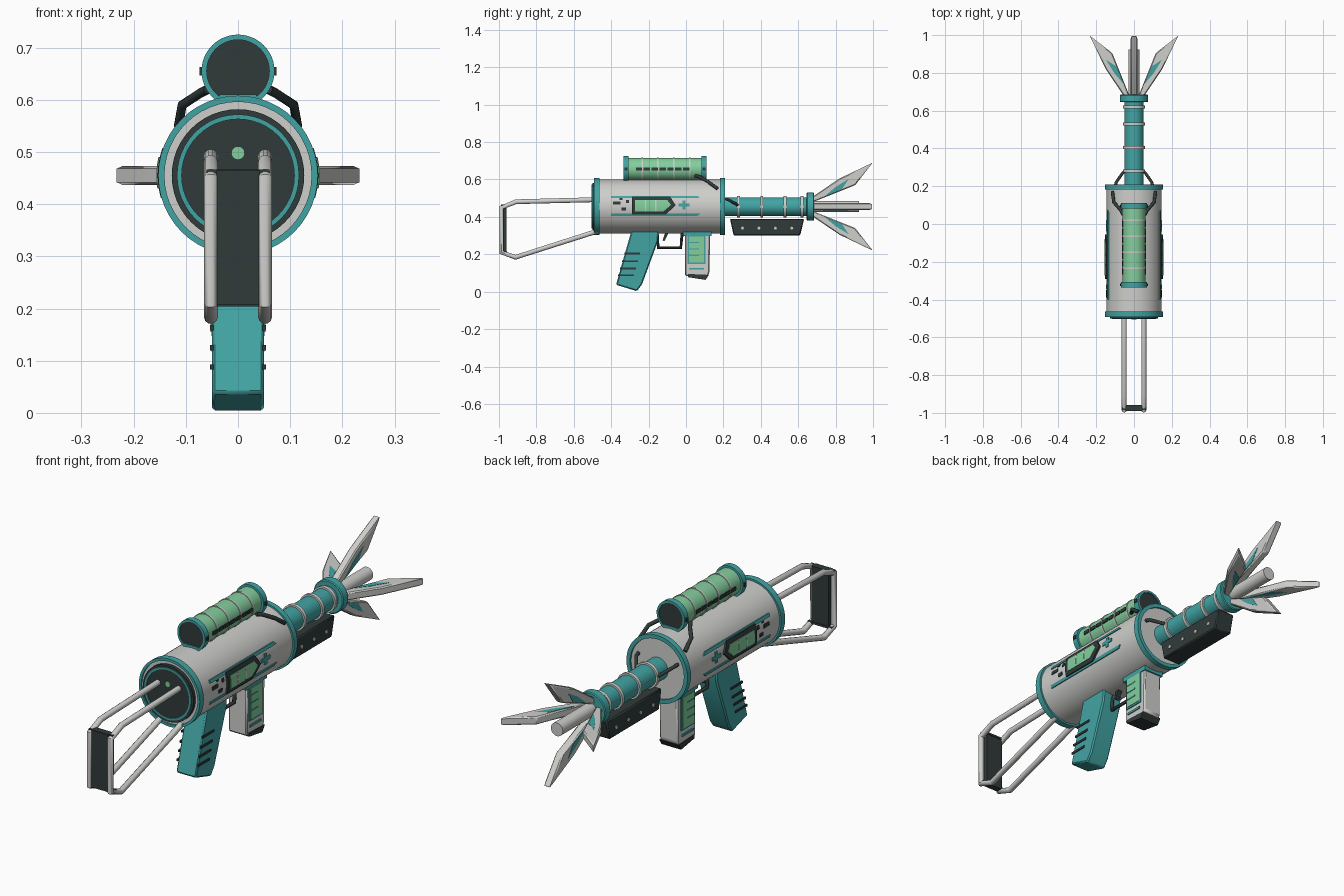
import bpy, bmesh, math
from mathutils import Matrix, Vector

if "Cube" in bpy.data.objects:
    bpy.data.objects.remove(bpy.data.objects["Cube"])

def material(name, c):
    m = bpy.data.materials.new(name)
    m.diffuse_color = (*c, 1)
    m.use_nodes = True
    m.node_tree.nodes["Principled BSDF"].inputs["Base Color"].default_value = m.diffuse_color
    return m

WHITE = material("off_white", (0.62, 0.62, 0.60))
TEAL = material("teal", (0.055, 0.37, 0.37))
DARK = material("charcoal", (0.03, 0.042, 0.042))
GREEN = material("glow_green", (0.23, 0.62, 0.34))
ZC, ZS = 0.455, 0.655          # axis heights of body and scope


def finish(name, bm, mat, bevel=0, angle=35):
    bmesh.ops.recalc_face_normals(bm, faces=bm.faces)
    me = bpy.data.meshes.new(name)
    bm.to_mesh(me)
    bm.free()
    ob = bpy.data.objects.new(name, me)
    bpy.context.collection.objects.link(ob)
    me.materials.append(mat)
    bpy.context.view_layer.objects.active = ob
    ob.select_set(True)
    bpy.ops.object.shade_smooth_by_angle(angle=math.radians(angle))
    ob.select_set(False)
    if bevel:
        b = ob.modifiers.new("bevel", 'BEVEL')
        b.width, b.segments = bevel, 1
    return ob


def cyl(name, r, y0, y1, z, mat, x=0, bevel=0, seg=48):
    bm = bmesh.new()
    m = Matrix.Translation((x, (y0 + y1) / 2, z)) @ Matrix.Rotation(math.pi / 2, 4, 'X')
    bmesh.ops.create_cone(bm, cap_ends=True, segments=seg, radius1=r, radius2=r,
                          depth=y1 - y0, matrix=m)
    return finish(name, bm, mat, bevel)


def prism(name, pts, x0, x1, mat, bevel=0, matrix=None):
    """Extrude a (y, z) outline from x0 to x1."""
    bm = bmesh.new()
    f = bm.faces.new([bm.verts.new((x0, y, z)) for y, z in pts])
    g = bmesh.ops.extrude_face_region(bm, geom=[f])
    bmesh.ops.translate(bm, vec=(x1 - x0, 0, 0),
                        verts=[v for v in g["geom"] if isinstance(v, bmesh.types.BMVert)])
    if matrix:
        bm.transform(matrix)
    return finish(name, bm, mat, bevel, 20)


def rect(y0, y1, z0, z1):
    return [(y0, z0), (y1, z0), (y1, z1), (y0, z1)]


def wrap(name, pts, r, zc, mat, side, t=0.009):
    """Thin plate with a (y, z) outline, wrapped on a cylinder of radius r."""
    bm = bmesh.new()
    bm.faces.new([bm.verts.new((0, y, z)) for y, z in pts])
    for k in range(-9, 10):
        bmesh.ops.bisect_plane(bm, geom=bm.verts[:] + bm.edges[:] + bm.faces[:],
                               plane_co=(0, 0, zc + k * 0.012), plane_no=(0, 0, 1))
    g = bmesh.ops.extrude_face_region(bm, geom=bm.faces[:])
    outer = {v for v in g["geom"] if isinstance(v, bmesh.types.BMVert)}
    for v in bm.verts:
        d = v.co.z - zc
        v.co.x = side * (math.sqrt(r * r - d * d) - (0 if v in outer else t))
    return finish(name, bm, mat)


def tube(name, pts, r, mat):
    cu = bpy.data.curves.new(name, 'CURVE')
    cu.dimensions, cu.bevel_depth, cu.bevel_resolution = '3D', r, 3
    cu.use_fill_caps = True
    s = cu.splines.new('POLY')
    s.points.add(len(pts) - 1)
    for p, c in zip(s.points, pts):
        p.co = (*c, 1)
    ob = bpy.data.objects.new(name, cu)
    bpy.context.collection.objects.link(ob)
    cu.materials.append(mat)
    bpy.context.view_layer.objects.active = ob
    ob.select_set(True)
    bpy.ops.object.convert(target='MESH')
    bpy.ops.object.shade_smooth_by_angle(angle=math.radians(40))
    ob.select_set(False)


def ring(name, r, r_in, y0, y1, z, mat):
    """Open band: square profile spun round the y axis."""
    bm = bmesh.new()
    vs = [bm.verts.new((0, y, z + q)) for q, y in ((r_in, y0), (r, y0), (r, y1), (r_in, y1))]
    es = [bm.edges.new((vs[i], vs[(i + 1) % 4])) for i in range(4)]
    bmesh.ops.spin(bm, geom=vs + es, cent=(0, 0, z), axis=(0, 1, 0),
                   angle=math.tau, steps=48, use_duplicate=False)
    bmesh.ops.remove_doubles(bm, verts=bm.verts, dist=1e-5)
    finish(name, bm, mat)


# Main body with end rings and layered rear cap
cyl("body", 0.145, -0.485, 0.2, ZC, WHITE)
ring("rear_ring", 0.153, 0.141, -0.492, -0.463, ZC, TEAL)
ring("front_ring", 0.153, 0.135, 0.183, 0.208, ZC, TEAL)
cyl("rear_cap", 0.127, -0.5, -0.48, ZC, DARK)
ring("rear_cap_trim", 0.117, 0.108, -0.504, -0.49, ZC, TEAL)
cyl("rear_light", 0.013, -0.505, -0.495, 0.498, GREEN, seg=24)

# Scope canister
cyl("scope_glass", 0.06, -0.32, 0.1, ZS, GREEN)
for i, (a, b) in enumerate(((-0.335, -0.308), (0.083, 0.11))):
    ring(f"scope_collar_{i}", 0.07, 0.06, a, b, ZS, TEAL)
    cyl(f"scope_cap_{i}", 0.061, a + 0.004, b - 0.004, ZS, DARK)
    prism(f"scope_foot_{i}", rect(a, b, 0.58, 0.61), -0.035, 0.035, TEAL)
    for s in (1, -1):
        prism(f"scope_bolt_{i}_{s}", rect(a + 0.006, b - 0.006, ZS - 0.008, ZS + 0.008),
              s * 0.064, s * 0.074, DARK)
for i in range(4):
    y = -0.235 + i * 0.085
    ring(f"scope_band_{i}", 0.0625, 0.057, y - 0.004, y + 0.004, ZS, WHITE)

# Barrel, bands, muzzle
cyl("barrel", 0.05, 0.19, 0.66, ZC, TEAL)
for i, y in enumerate((0.28, 0.405, 0.53, 0.62)):
    ring(f"barrel_band_{i}", 0.058, 0.045, y - 0.008, y + 0.008, ZC, WHITE)
cyl("muzzle_collar", 0.075, 0.645, 0.685, ZC, TEAL, bevel=0.004)
cyl("muzzle_rod", 0.03, 0.68, 0.925, ZC, WHITE)

# Four leaf fins round the muzzle
leaf = [(0.68, 0.025), (0.68, 0.055), (0.82, 0.15), (0.998, 0.235), (0.905, 0.115)]
inlay = [(0.735, 0.05), (0.80, 0.105), (0.87, 0.148), (0.835, 0.095)]
for k in range(4):
    m = Matrix.Translation((0, 0, ZC)) @ Matrix.Rotation(k * math.pi / 2, 4, 'Y')
    prism(f"fin_{k}", leaf, -0.018, 0.018, WHITE, 0.005, m)
    prism(f"fin_inlay_{k}", inlay, -0.0195, 0.0195, TEAL, 0, m)

# Rail below the barrel with bolts
prism("under_rail", [(0.235, 0.39), (0.255, 0.3), (0.61, 0.3), (0.632, 0.39)],
      -0.045, 0.045, DARK, 0.005)
for i in range(4):
    y = 0.302 + i * 0.088
    for s in (1, -1):
        prism(f"rail_bolt_{i}_{s}", [(y + 0.008 * math.cos(a * math.pi / 4),
              0.34 + 0.008 * math.sin(a * math.pi / 4)) for a in range(8)],
              s * 0.044, s * 0.048, WHITE)

# Grip, trigger and guard
prism("grip", [(-0.285, 0.35), (-0.374, 0.037), (-0.262, 0.003), (-0.235, 0.04),
               (-0.15, 0.27), (-0.144, 0.35)], -0.05, 0.05, TEAL, 0.006)
tube("trigger_guard", [(0, -0.155, 0.32), (0, -0.148, 0.235), (0, -0.028, 0.235),
                       (0, -0.02, 0.32)], 0.009, DARK)
prism("trigger", [(-0.11, 0.32), (-0.125, 0.275), (-0.115, 0.27), (-0.09, 0.32)],
      -0.01, 0.01, DARK)

# Magazine with side windows
prism("magazine", [(-0.005, 0.34), (-0.005, 0.085), (0.105, 0.068), (0.125, 0.10),
                   (0.13, 0.34)], -0.046, 0.046, WHITE, 0.006)
prism("magazine_collar", rect(-0.016, 0.136, 0.297, 0.33), -0.05, 0.05, TEAL)
prism("magazine_foot", [(0.01, 0.078), (0.105, 0.063), (0.122, 0.09), (0.01, 0.095)],
      -0.049, 0.049, DARK)

# Side details, both sides
for s in (1, -1):
    def plate(name, pts, r, mat):
        wrap(f"{name}_{s}", pts, r, ZC, mat, s)
    plate("stripe_top", [(-0.4, 0.5), (0.075, 0.5), (0.06, 0.513), (-0.4, 0.513)], 0.149, TEAL)
    plate("stripe_low", [(-0.4, 0.404), (0.06, 0.404), (0.075, 0.417), (-0.4, 0.417)], 0.149, TEAL)
    plate("screen_frame", [(-0.29, 0.412), (-0.11, 0.412), (-0.055, 0.462), (-0.085, 0.508),
                           (-0.29, 0.508)], 0.154, DARK)
    plate("screen", [(-0.272, 0.43), (-0.12, 0.43), (-0.08, 0.464), (-0.1, 0.49),
                     (-0.272, 0.49)], 0.1555, GREEN)
    for i, y in enumerate((-0.22, -0.165)):
        plate(f"screen_bar_{i}", rect(y, y + 0.006, 0.43, 0.49), 0.1565, WHITE)
    plate("cross_bar", rect(-0.04, 0.02, 0.456, 0.472), 0.149, TEAL)
    plate("cross_post", rect(-0.018, -0.002, 0.44, 0.488), 0.149, TEAL)
    for i, (y, z, w) in enumerate(((-0.39, 0.465, 0.04), (-0.345, 0.435, 0.025),
                                   (-0.32, 0.475, 0.015), (-0.355, 0.49, 0.015))):
        plate(f"status_mark_{i}", rect(y, y + w, z, z + 0.016), 0.148, DARK)
    for i in range(7):
        y = -0.268 + i * 0.042
        wrap(f"scope_slot_{i}_{s}", rect(y, y + 0.034, 0.647, 0.663), 0.0645, ZS, DARK, s)
    # grip grooves
    for i, z in enumerate((0.205, 0.163, 0.125, 0.088)):
        y = -0.326 - (0.205 - z) * 0.28
        prism(f"grip_groove_{i}_{s}", rect(y - 0.004, y + 0.08, z - 0.005, z + 0.005),
              s * 0.047, s * 0.054, DARK)
    # magazine window
    prism(f"magazine_frame_{s}", rect(0.008, 0.104, 0.147, 0.31), s * 0.044, s * 0.0505, TEAL)
    prism(f"magazine_window_{s}", rect(0.016, 0.096, 0.155, 0.295), s * 0.048, s * 0.053, GREEN)
    for i, z in enumerate((0.19, 0.225, 0.26)):
        prism(f"magazine_line_{i}_{s}", rect(0.016, 0.07, z, z + 0.006), s * 0.05, s * 0.0545, TEAL)
    prism(f"magazine_stripe_{s}", rect(0.016, 0.096, 0.118, 0.128), s * 0.044, s * 0.0505, TEAL)
    # cables
    tube(f"scope_cable_{s}", [(s * x, y, z) for x, y, z in (
        (0.058, 0.05, 0.62), (0.072, 0.075, 0.613), (0.107, 0.115, 0.59),
        (0.114, 0.17, 0.55))], 0.009, DARK)
    tube(f"barrel_cable_{s}", [(s * x, y, z) for x, y, z in (
        (0.1, 0.19, 0.5), (0.095, 0.22, 0.495), (0.06, 0.27, 0.468), (0.045, 0.28, 0.46))],
        0.008, DARK)
    # stock rail
    tube(f"stock_rail_{s}", [(s * 0.052, y, z) for y, z in (
        (-0.48, 0.492), (-0.909, 0.481), (-0.986, 0.45), (-0.986, 0.21),
        (-0.912, 0.184), (-0.47, 0.325))], 0.0135, WHITE)

# Shoulder pad between the rails
prism("shoulder_pad", rect(-0.99, -0.96, 0.207, 0.465), -0.042, 0.042, DARK)
for i, z in enumerate((0.208, 0.46)):
    prism(f"pad_edge_{i}", rect(-0.985, -0.957, z - 0.004, z + 0.006), -0.06, 0.06, DARK)
